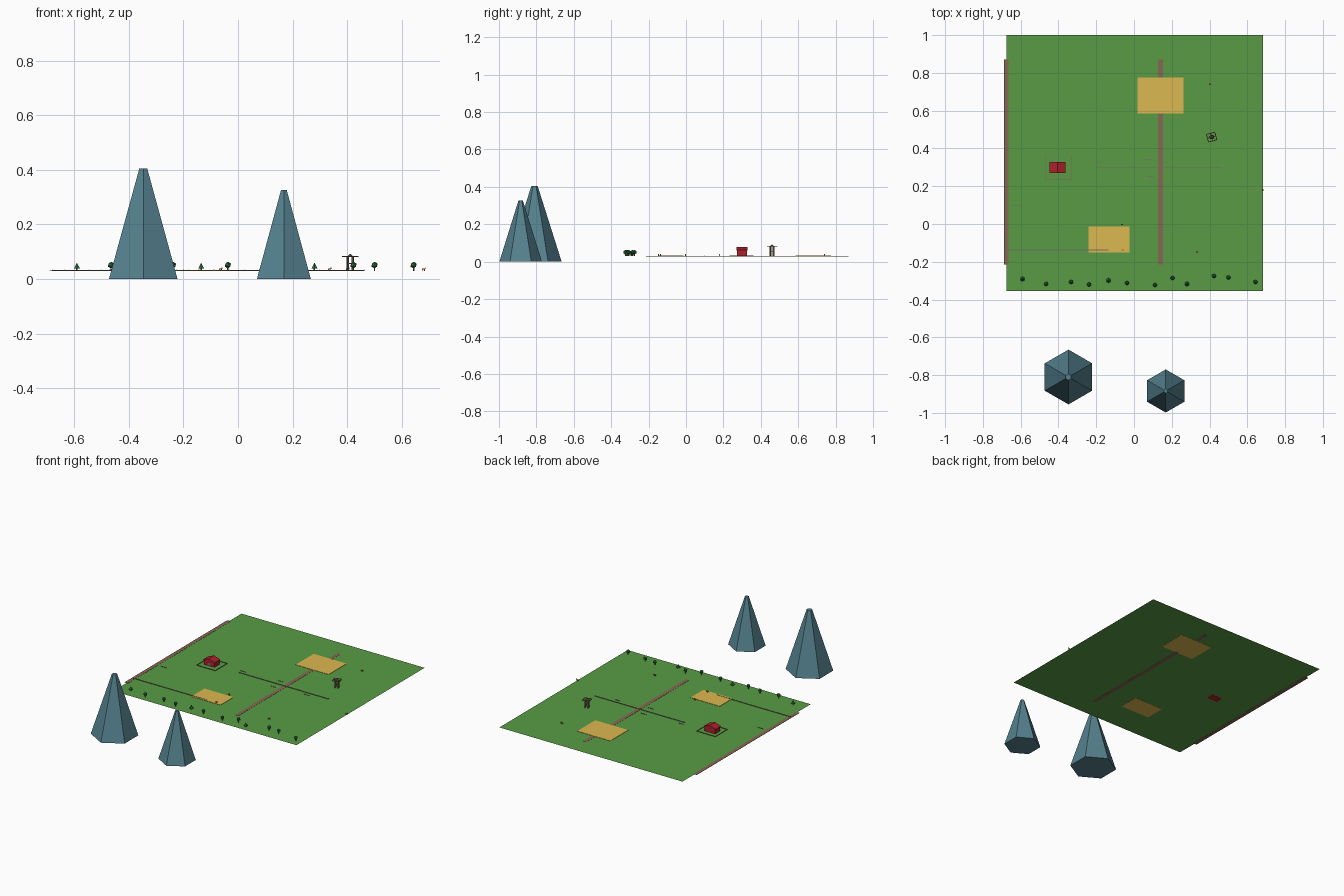
import bpy, bmesh, math
from mathutils import Matrix

if "Cube" in bpy.data.objects:
    bpy.data.objects.remove(bpy.data.objects["Cube"])

G = 0.03  # field level


def mat(name, c):
    m = bpy.data.materials.new(name)
    m.diffuse_color = (*c, 1)
    m.use_nodes = True
    m.node_tree.nodes["Principled BSDF"].inputs["Base Color"].default_value = m.diffuse_color
    return m


GREEN = mat("grass", (0.10, 0.33, 0.06))
BLUE = mat("mountain", (0.09, 0.22, 0.27))
GOLD = mat("crop", (0.72, 0.48, 0.08))
RED = mat("barn_red", (0.42, 0.015, 0.025))
BROWN = mat("earth", (0.24, 0.14, 0.085))
GREY = mat("rail", (0.18, 0.15, 0.15))
LEAF = mat("leaf", (0.03, 0.18, 0.05))
ORANGE = mat("animal", (0.5, 0.2, 0.04))


def finish(name, bm, m):
    me = bpy.data.meshes.new(name)
    bm.to_mesh(me)
    bm.free()
    me.materials.append(m)
    ob = bpy.data.objects.new(name, me)
    bpy.context.collection.objects.link(ob)
    return ob


def add_box(bm, x0, x1, y0, y1, z0, z1):
    M = Matrix.Translation(((x0 + x1) / 2, (y0 + y1) / 2, (z0 + z1) / 2))
    bmesh.ops.create_cube(bm, size=1, matrix=M @ Matrix.Diagonal((x1 - x0, y1 - y0, z1 - z0, 1)))


def box(name, m, *b):
    bm = bmesh.new()
    add_box(bm, *b)
    return finish(name, bm, m)


def add_cone(bm, x, y, z0, z1, r0, r1, n=6):
    bmesh.ops.create_cone(bm, cap_ends=True, segments=n, radius1=r0, radius2=r1,
                          depth=z1 - z0, matrix=Matrix.Translation((x, y, (z0 + z1) / 2)))


def cone(name, m, *a):
    bm = bmesh.new()
    add_cone(bm, *a)
    return finish(name, bm, m)


def add_frame(bm, hx, hy, z0, z1, t):
    for s in (-1, 1):
        add_box(bm, -hx, hx, s * hy - t, s * hy + t, z0, z1)
        add_box(bm, s * hx - t, s * hx + t, -hy, hy, z0, z1)


# Ground sheet
bm = bmesh.new()
bmesh.ops.create_grid(bm, x_segments=1, y_segments=1, size=0.678,
                      matrix=Matrix.Translation((0.004, 0.322, G)))
finish("ground", bm, GREEN)

# Mountains
cone("large_mountain", BLUE, -0.347, -0.81, 0, 0.404, 0.145, 0.017)
cone("small_mountain", BLUE, 0.168, -0.884, 0, 0.326, 0.114, 0.012)

# Dirt roads, crop fields
for n, x in (("left_road", -0.677), ("middle_road", 0.14)):
    box(n, BROWN, x - 0.0125, x + 0.0125, -0.215, 0.87, G - 0.001, G + 0.001)
box("back_crop", GOLD, 0.018, 0.262, 0.585, 0.775, G - 0.001, G + 0.002)
box("front_crop", GOLD, -0.24, -0.024, -0.15, -0.013, G - 0.001, G + 0.002)

# Long low fences and loose rails
for n, x0, x1, y in (("back_fence", -0.198, 0.463, 0.298), ("front_fence", -0.68, -0.135, -0.137)):
    bm = bmesh.new()
    add_box(bm, x0, x1, y - 0.002, y + 0.002, G, G + 0.003)
    for i in range(13):
        px = x0 + (x1 - x0) * i / 12
        add_box(bm, px - 0.001, px + 0.001, y - 0.002, y + 0.002, G, G + 0.004)
    finish(n, bm, GREY)
for x, y in ((-0.19, 0.325), (0.085, 0.25), (0.075, 0.34), (0.32, 0.27), (-0.62, 0.1)):
    box("loose_rail", GREY, x - 0.02, x + 0.02, y - 0.001, y + 0.001, G, G + 0.002)

# Barn: walls with gable, overhanging roof slabs, door
bx, by = -0.405, 0.30
bm = bmesh.new()
prof = [(-0.039, G - 0.001), (0.039, G - 0.001), (0.039, 0.061), (0, 0.075), (-0.039, 0.061)]
f = bm.faces.new([bm.verts.new((bx + x, by - 0.026, z)) for x, z in prof])
ext = bmesh.ops.extrude_face_region(bm, geom=[f])["geom"]
bmesh.ops.translate(bm, vec=(0, 0.052, 0), verts=[v for v in ext if isinstance(v, bmesh.types.BMVert)])
bmesh.ops.recalc_face_normals(bm, faces=bm.faces)
finish("barn_walls", bm, RED)
bm = bmesh.new()
prof = [(-0.043, 0.0595), (0, 0.075), (0.043, 0.0595), (0.043, 0.0625), (0, 0.078), (-0.043, 0.0625)]
f = bm.faces.new([bm.verts.new((bx + x, by - 0.029, z)) for x, z in prof])
ext = bmesh.ops.extrude_face_region(bm, geom=[f])["geom"]
bmesh.ops.translate(bm, vec=(0, 0.058, 0), verts=[v for v in ext if isinstance(v, bmesh.types.BMVert)])
bmesh.ops.recalc_face_normals(bm, faces=bm.faces)
finish("barn_roof", bm, RED)
box("barn_door", BROWN, bx - 0.01, bx + 0.01, by - 0.027, by - 0.025, G, 0.052)

# Barn fence
bm = bmesh.new()
add_frame(bm, 0.069, 0.063, G + 0.001, G + 0.004, 0.001)
bmesh.ops.translate(bm, vec=(-0.401, 0.297, 0), verts=bm.verts)
finish("barn_fence", bm, BROWN)

# Tower: four legs, tank, roof and tilted top frame
bm = bmesh.new()
for sx in (-1, 1):
    for sy in (-1, 1):
        add_box(bm, sx * 0.01 - 0.002, sx * 0.01 + 0.002, sy * 0.008 - 0.002, sy * 0.008 + 0.002, G, 0.082)
add_frame(bm, 0.01, 0.008, 0.055, 0.058, 0.0015)
add_frame(bm, 0.023, 0.021, 0.081, 0.084, 0.002)
add_box(bm, -0.023, 0.023, -0.002, 0.002, 0.081, 0.084)
add_box(bm, -0.002, 0.002, -0.021, 0.021, 0.081, 0.084)
add_cone(bm, 0, 0, 0.082, 0.092, 0.011, 0.002, 6)
bmesh.ops.rotate(bm, matrix=Matrix.Rotation(math.radians(15), 3, 'Z'), verts=bm.verts)
bmesh.ops.translate(bm, vec=(0.411, 0.46, 0), verts=bm.verts)
finish("tower", bm, BROWN)

# Tree row: every third-ish is a conifer
trees = [(-0.59, -0.291, 1), (-0.465, -0.317, 0), (-0.333, -0.307, 0), (-0.238, -0.32, 0),
         (-0.135, -0.299, 1), (-0.037, -0.312, 0), (0.111, -0.323, 0), (0.204, -0.286, 0),
         (0.28, -0.317, 1), (0.423, -0.275, 0), (0.50, -0.283, 0), (0.643, -0.307, 0)]
for x, y, conifer in trees:
    cone("trunk", BROWN, x, y, G, 0.044, 0.003, 0.003, 6)
    if conifer:
        cone("conifer_crown", LEAF, x, y, 0.038, 0.06, 0.013, 0, 6)
    else:
        bm = bmesh.new()
        bmesh.ops.create_icosphere(bm, subdivisions=1, radius=0.0125,
                                   matrix=Matrix.Translation((x, y, 0.051)))
        finish("round_crown", bm, LEAF)

# Small animals: body, head, legs
for x, y in ((0.402, 0.74), (-0.064, -0.003), (-0.063, -0.137), (0.335, -0.147), (0.68, 0.18)):
    bm = bmesh.new()
    add_box(bm, x - 0.006, x + 0.004, y - 0.003, y + 0.003, G + 0.004, G + 0.009)
    add_box(bm, x + 0.004, x + 0.007, y - 0.002, y + 0.002, G + 0.007, G + 0.012)
    for lx in (-0.005, 0.003):
        for ly in (-0.002, 0.002):
            add_box(bm, x + lx - 0.001, x + lx + 0.001, y + ly - 0.001, y + ly + 0.001, G, G + 0.004)
    finish("animal", bm, ORANGE)
